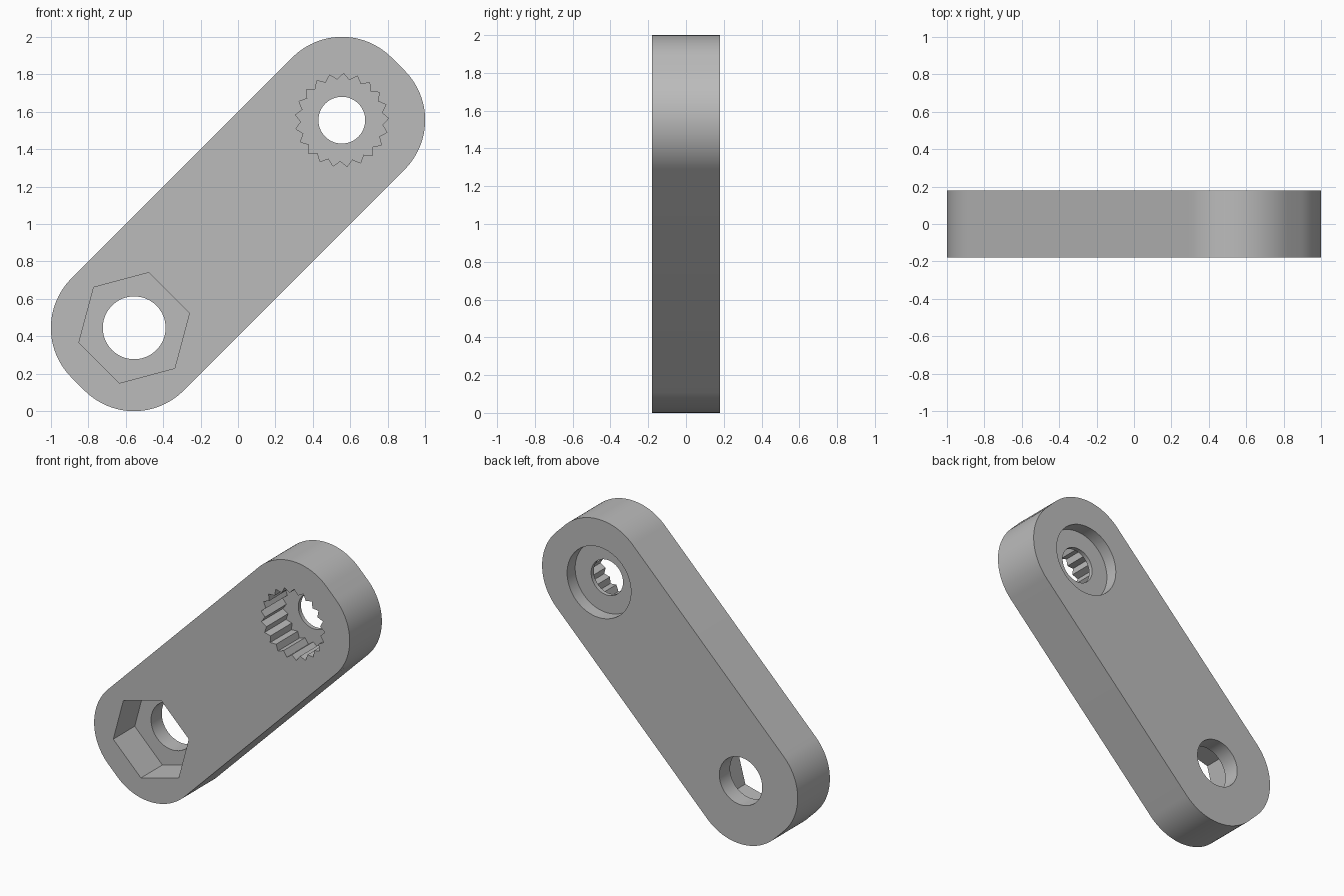
import bpy
import bmesh
from math import sin, cos, pi, radians, sqrt

default = bpy.data.objects.get("Cube")
if default:
    bpy.data.objects.remove(default, do_unlink=True)

FRONT, BACK = -0.18, 0.18
POCKET = FRONT + 0.24       # floor of both front pockets
TOP_PIVOT = (0.555, 1.555)
LOW_PIVOT = (-0.555, 0.445)

grey = bpy.data.materials.new("plain_grey")
grey.use_nodes = True
colour = (0.5, 0.5, 0.5, 1)
grey.diffuse_color = colour
grey.node_tree.nodes["Principled BSDF"].inputs["Base Color"].default_value = colour


def prism(name, outline, y0, y1):
    """Extrude an (x, z) outline from y0 to y1."""
    bm = bmesh.new()
    face = bm.faces.new([bm.verts.new((x, y0, z)) for x, z in outline])
    ext = bmesh.ops.extrude_face_region(bm, geom=[face])
    verts = [g for g in ext["geom"] if isinstance(g, bmesh.types.BMVert)]
    bmesh.ops.translate(bm, verts=verts, vec=(0, y1 - y0, 0))
    bmesh.ops.recalc_face_normals(bm, faces=bm.faces)
    mesh = bpy.data.meshes.new(name)
    bm.to_mesh(mesh)
    bm.free()
    mesh.materials.append(grey)
    obj = bpy.data.objects.new(name, mesh)
    bpy.context.collection.objects.link(obj)
    return obj


def ring(centre, radii, count, start=0.0):
    """Points round a centre, cycling through the given radii."""
    points = []
    for i in range(count):
        a = start + 2 * pi * i / count
        r = radii[i % len(radii)]
        points.append((centre[0] + r * cos(a), centre[1] + r * sin(a)))
    return points


def rounded_bar(half_length, half_width, radius, steps=24):
    """Rounded rectangle lying along the diagonal."""
    points = []
    for q, (su, sv) in enumerate([(1, 1), (-1, 1), (-1, -1), (1, -1)]):
        for i in range(steps + 1):
            a = (q + i / steps) * pi / 2
            u = su * (half_length - radius) + radius * cos(a)
            v = sv * (half_width - radius) + radius * sin(a)
            points.append(((u - v) / sqrt(2), 1 + (u + v) / sqrt(2)))
    return points


# Solid arm
arm = prism("lever_arm", rounded_bar(1.21, 0.424, 0.374), FRONT, BACK)

# Pockets and holes cut from the arm
cutters = [
    prism("hex_pocket", ring(LOW_PIVOT, [0.306], 6, radians(75)), FRONT - 0.1, POCKET),
    prism("lower_hole", ring(LOW_PIVOT, [0.168], 64), FRONT - 0.2, BACK + 0.2),
    prism("spline_pocket", ring(TOP_PIVOT, [0.25, 0.218], 42, radians(225)), FRONT - 0.1, POCKET),
    prism("upper_hole", ring(TOP_PIVOT, [0.125], 64), FRONT - 0.2, BACK + 0.2),
    prism("back_recess", ring(TOP_PIVOT, [0.25], 64), BACK - 0.09, BACK + 0.1),
]

bpy.ops.object.select_all(action="DESELECT")
arm.select_set(True)
bpy.context.view_layer.objects.active = arm
for cutter in cutters:
    cutter.hide_render = True
    cut = arm.modifiers.new(cutter.name, "BOOLEAN")
    cut.operation = "DIFFERENCE"
    cut.solver = "EXACT"
    cut.object = cutter
    bpy.ops.object.modifier_apply(modifier=cut.name)
    bpy.data.objects.remove(cutter, do_unlink=True)

bpy.ops.object.shade_smooth_by_angle(angle=radians(25))
